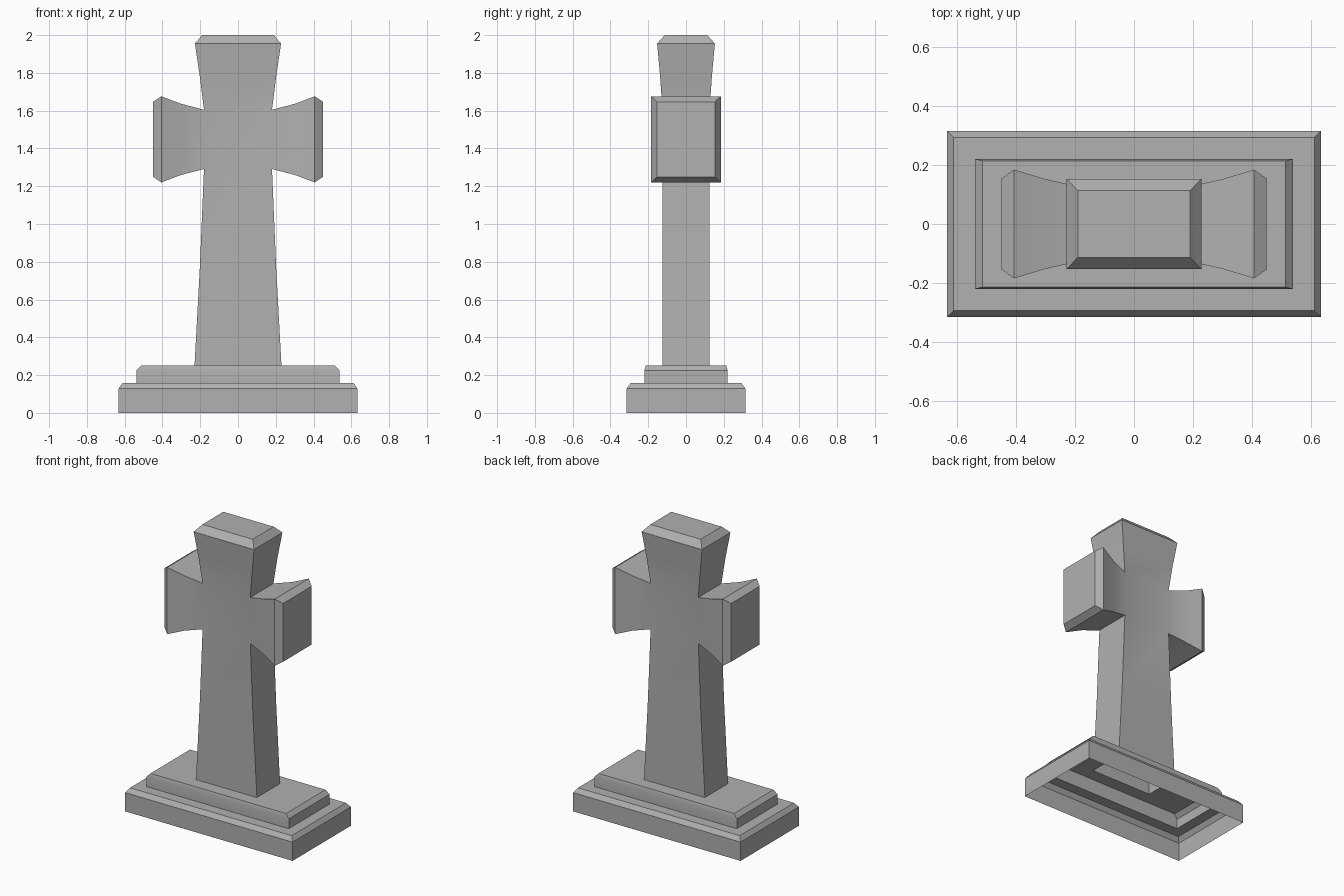
import bpy, bmesh
from mathutils import Vector

if "Cube" in bpy.data.objects:
    bpy.data.objects.remove(bpy.data.objects["Cube"])

CZ = 1.448          # height of the arm centre line
HX, HY, HZ = 0.18, 0.125, 0.157   # half sizes of the crossing

stone = bpy.data.materials.new("dark_stone")
stone.diffuse_color = (0.44, 0.44, 0.44, 1)
stone.use_nodes = True
stone.node_tree.nodes["Principled BSDF"].inputs["Base Color"].default_value = stone.diffuse_color


def loft(bm, rings, place, cap=False):
    """Skin rectangular rings (distance, half u, half v) along an axis."""
    prev = None
    for w, u, v in rings:
        ring = [bm.verts.new(place(a * u, b * v, w))
                for a, b in ((-1, -1), (1, -1), (1, 1), (-1, 1))]
        if prev:
            for i in range(4):
                j = (i + 1) % 4
                bm.faces.new((prev[i], prev[j], ring[j], ring[i]))
        prev = ring
    if cap:
        bm.faces.new(prev)


def finish(bm, name):
    bmesh.ops.remove_doubles(bm, verts=bm.verts, dist=0.0005)
    mesh = bpy.data.meshes.new(name)
    bm.to_mesh(mesh)
    bm.free()
    mesh.materials.append(stone)
    obj = bpy.data.objects.new(name, mesh)
    bpy.context.collection.objects.link(obj)
    bpy.ops.object.select_all(action='DESELECT')
    obj.select_set(True)
    bpy.context.view_layer.objects.active = obj
    bpy.ops.object.shade_smooth_by_angle(angle=0.5)


def up(u, v, w):
    return Vector((u, v, w))


# Stepped pedestal: hollow, open underneath and under the shaft
bm = bmesh.new()
loft(bm, [(0, .633, .315), (.128, .633, .315), (.158, .611, .293),
          (.158, .538, .22), (.225, .538, .22), (.252, .512, .213),
          (.252, .23, HY)], up)
finish(bm, "stepped_pedestal")

# Cross: shaft, flared head and two flared arms around a flat crossing
bm = bmesh.new()
loft(bm, [(.252, .23, HY), (.77, .202, HY), (CZ - HZ, HX, HY)], up)
loft(bm, [(CZ + HZ, HX, HY), (1.78, .202, .137), (1.955, .228, .153),
          (2.0, .19, .113)], up, cap=True)
arm = [(HX, HY, HZ), (.30, .152, .188), (.406, .184, .228), (.449, .154, .199)]
for s in (1, -1):
    loft(bm, arm, lambda u, v, w: Vector((s * w, s * u, CZ + v)), cap=True)
    # front and back of the crossing
    bm.faces.new([bm.verts.new((-s * a * HX, s * HY, CZ + b * HZ))
                  for a, b in ((-1, -1), (1, -1), (1, 1), (-1, 1))])
finish(bm, "cross")
